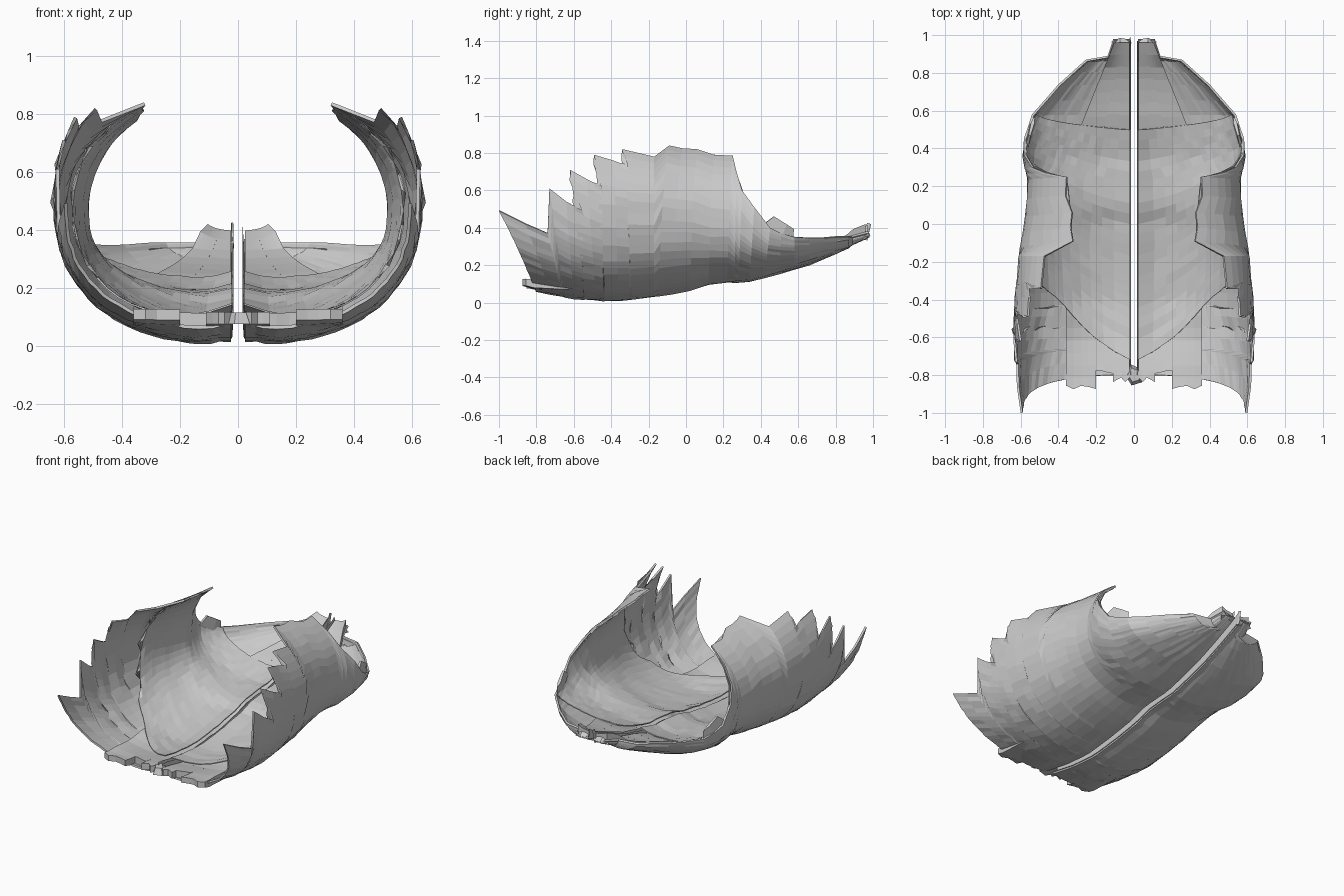
import bpy, math, random
from mathutils import Vector

if "Cube" in bpy.data.objects:
    bpy.data.objects.remove(bpy.data.objects["Cube"])

random.seed(4)


def lerp_table(table, y):
    if y <= table[0][0]:
        return table[0][1]
    for (a, p), (b, q) in zip(table, table[1:]):
        if y <= b:
            return p + (q - p) * (y - a) / (b - a)
    return table[-1][1]


# Cross-section measures along the body (y, value)
BOTTOM = [(-1, .12), (-.85, .06), (-.6, .012), (-.4, -.004), (-.2, .018), (0, .05), (.1, .085),
          (.2, .096), (.35, .105), (.5, .145), (.65, .19), (.8, .25), (.98, .33)]
WIDTH = [(-1, .6), (-.8, .635), (-.5, .64), (-.2, .62), (0, .585), (.2, .565), (.4, .6),
         (.58, .54), (.74, .4), (.87, .255), (.89, .14), (.98, .11)]
MID = [(-1, .5), (-.2, .5), (.2, .45), (.4, .42), (.58, .355), (.88, .355), (.98, .375)]
RISE = [(-1, .8), (-.5, .62), (-.34, .51), (-.1, .415), (.3, .435)]


def section(y, v, edge, side=0.0, floor=0.0):
    """Point at fraction v from the midline to the upper edge of one cross-section."""
    w, zb = lerp_table(WIDTH, y) - side, lerp_table(BOTTOM, y) + floor
    zw, h = max(lerp_table(MID, y), zb + .02), lerp_table(RISE, y)
    if edge < zw:
        amax = math.acos(min(1, max(0, (zw - edge) / (zw - zb)) ** 1.2))
    else:
        amax = math.acos(-min(1, (edge - zw) / h))
    a = v * amax
    c, s = math.cos(a), math.sin(a)
    if c > 0:
        x, z = s ** .833, zw - (zw - zb) * c ** .833
    else:
        x, z = s, zw - h * c
    x = .02 + (w - .02) * x
    return Vector((x, y, z + .03 * math.exp(-(x / .07) ** 2)))


def make(name, verts, faces, thick=0.0):
    me = bpy.data.meshes.new(name)
    me.from_pydata([tuple(p) for p in verts], [], faces)
    ob = bpy.data.objects.new(name, me)
    bpy.context.collection.objects.link(ob)
    if thick:
        m = ob.modifiers.new("thickness", 'SOLIDIFY')
        m.thickness, m.offset = thick, 1
    m = ob.modifiers.new("mirror", 'MIRROR')
    m.use_mirror_merge = False
    return ob


def grid(name, rows, thick=0.0):
    n = len(rows[0])
    faces = [(i * n + j, i * n + j + 1, (i + 1) * n + j + 1, (i + 1) * n + j)
             for i in range(len(rows) - 1) for j in range(n - 1)]
    return make(name, [p for r in rows for p in r], faces, thick)


# Outer side muscle: (y at midline, y at upper edge, edge height), with serrated tips
STATIONS = [(-.8, -1, .49), (-.72, -.86, .42), (-.66, -.74, .37), (-.65, -.73, .61),
            (-.6, -.64, .54), (-.55, -.55, .49), (-.54, -.62, .71), (-.48, -.53, .66),
            (-.44, -.45, .62), (-.43, -.49, .79), (-.36, -.39, .76), (-.3, -.31, .73),
            (-.29, -.34, .82), (-.17, -.17, .78), (-.15, -.09, .84), (-.07, -.02, .825),
            (.02, .06, .82), (.12, .15, .79), (.22, .25, .785), (.26, .27, .7), (.28, .3, .6),
            (.34, .365, .51), (.42, .45, .4), (.5, .51, .37), (.58, .58, .35), (.66, .66, .345),
            (.74, .74, .345), (.81, .81, .35), (.87, .87, .35), (.89, .89, .35), (.98, .98, .37)]
NV = 22
rows = []
for yb, yt, e in STATIONS:
    row = []
    for j in range(NV + 1):
        v = j / NV
        y = yb + (yt - yb) * v * v
        p = section(y, v, e)
        if 0 < j < NV:
            p.z += random.uniform(0, .006)
            p.x -= random.uniform(0, .006)
        row.append(p)
    rows.append(row)
grid("outer_side_muscle", rows, .012)

# Inner lining: rib-arch front edge, straight rear edge on the floor
FRONT = [(0, -.72), (.15, -.58), (.3, -.4), (.5, -.27), (1, -.09)]
EDGE = [(-.1, .835), (.06, .81), (.25, .775), (.27, .7), (.3, .6), (.365, .5), (.45, .4), (.58, .35)]
rows = []
for i in range(23):
    u, row = i / 22, []
    for j in range(NV + 1):
        v = j / NV
        f = lerp_table(FRONT, v) + (.04 * (j % 3) if .4 < v < .9 and i == 0 else 0)
        y = f + (.5 + .08 * v - f) * u
        k = 1 - .6 * v ** 4
        p = section(y, v, lerp_table(EDGE, y), .05 * k, .08)
        p.z += random.uniform(-.003, .003)
        row.append(p)
    rows.append(row)
grid("inner_lining", rows, .006)

# Long front muscle: flat straps following the floor, tapering to the rear
STRAP = [(-.87, .36), (-.3, .36), (.2, .33), (.5, .29), (.97, .1)]


def floor_z(x, y):
    w, zb = lerp_table(WIDTH, y), lerp_table(BOTTOM, y)
    zw = max(lerp_table(MID, y), zb + .02)
    r = min(.9, x / w)
    follow = lerp_table([(-.87, .05), (-.5, 1)], y)
    return zb + follow * (zw - zb) * (1 - (1 - r ** 2.4) ** (1 / 2.4))


def strap(name, x0, x1, y0):
    ys = [y0 + (.96 - y0) * i / 28 for i in range(29)]
    verts, faces = [], []
    for i, y in enumerate(ys):
        w = lerp_table(STRAP, y) / .36
        xs = [max(.025, (x0 + (x1 - x0) * k / 4) * w) for k in range(5)]
        bulge = lerp_table([(-.87, .035), (-.5, .055)], y) + .007 * math.sin(y * 14)
        jag = [random.uniform(0, .03) if i == 0 else 0 for k in range(5)]
        low = [(x, y + d, floor_z(x, y) + .016) for x, d in zip(xs, jag)]
        verts += low + [(p[0], p[1], p[2] + bulge) for p in reversed(low)]
    for i in range(28):
        for k in range(10):
            a, b = i * 10 + k, i * 10 + (k + 1) % 10
            faces.append((a, b, b + 10, a + 10))
    for s in (0, 280):
        faces += [(s + k, s + k + 1, s + 8 - k, s + 9 - k) for k in range(4)]
    make(name, verts, faces)


strap("front_strap_inner", .025, .11, -.84)
strap("front_strap_middle", .11, .2, -.8)
strap("front_strap_outer", .2, .36, -.88)

# Midline seam walls
rows = []
for i in range(31):
    y = -.8 + 1.77 * i / 30
    z = lerp_table(BOTTOM, y)
    rows.append([(.02, y, z + .03), (.016, y, z + .08 + random.uniform(0, .012))])
grid("midline_seam", rows)


# Small attachment chips
def chip(name, loc, size, rot):
    bpy.ops.mesh.primitive_cone_add(vertices=5, radius1=.6, radius2=.4, depth=1,
                                    location=loc, rotation=rot)
    ob = bpy.context.object
    ob.name, ob.scale = name, size


chip("breastbone_tip", (0, -.8, .095), (.08, .1, .04), (0, 0, .3))
chip("rear_spike", (-.02, .965, .38), (.01, .03, .09), (-.3, 0, 0))
for s in (-1, 1):
    chip("rear_attachment", (s * .07, .955, .36), (.09, .045, .03), (.5, s * .15, s * -.1))
    chip("hip_flap", (s * .545, .5, .4), (.025, .18, .07), (-.55, 0, s * .25))
